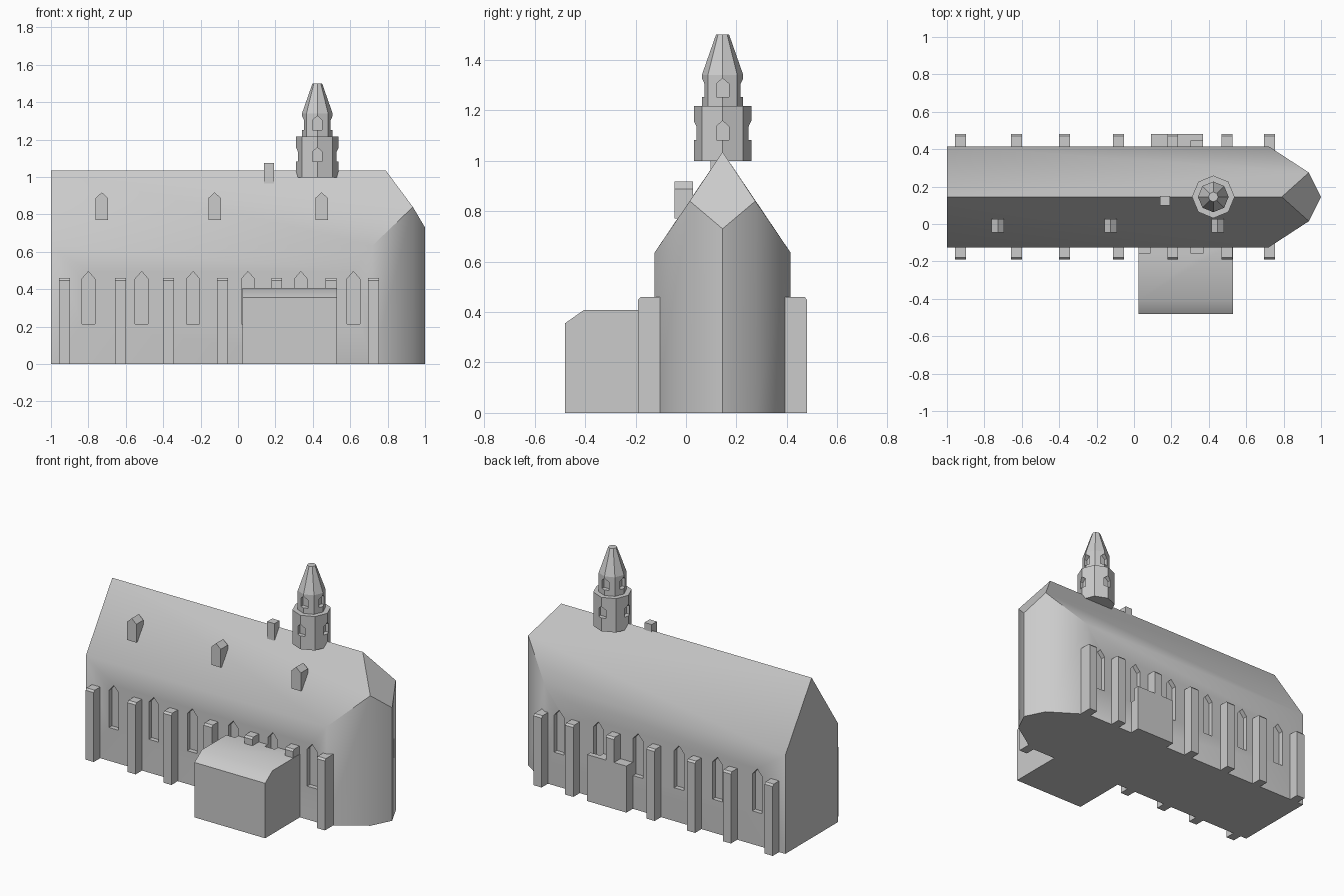
import bpy, bmesh, math

if "Cube" in bpy.data.objects:
    bpy.data.objects.remove(bpy.data.objects["Cube"])

YC = 0.145            # centre line of nave and tower
HALF = 0.27           # half width of nave
EAVE, RIDGE = 0.635, 1.035

stone = bpy.data.materials.new("grey_stone")
stone.diffuse_color = (0.6, 0.6, 0.6, 1)
stone.use_nodes = True
stone.node_tree.nodes["Principled BSDF"].inputs["Base Color"].default_value = stone.diffuse_color


def make(name, verts, faces):
    bm = bmesh.new()
    vs = [bm.verts.new(v) for v in verts]
    for f in faces:
        bm.faces.new([vs[i] for i in f])
    bmesh.ops.recalc_face_normals(bm, faces=bm.faces)
    me = bpy.data.meshes.new(name)
    bm.to_mesh(me)
    bm.free()
    me.materials.append(stone)
    ob = bpy.data.objects.new(name, me)
    bpy.context.collection.objects.link(ob)
    return ob


def loft(name, rings):
    """Closed skin through rings of equal point count."""
    n = len(rings[0])
    faces = [list(range(n)), [len(rings) * n - 1 - i for i in range(n)]]
    for r in range(len(rings) - 1):
        for i in range(n):
            j = (i + 1) % n
            faces.append([r * n + i, r * n + j, (r + 1) * n + j, (r + 1) * n + i])
    return make(name, [p for r in rings for p in r], faces)


def box(name, x0, x1, y0, y1, z0, z1):
    return loft(name, [[(x0, y0, z), (x1, y0, z), (x1, y1, z), (x0, y1, z)] for z in (z0, z1)])


def side_profile(name, x0, x1, yz):
    return loft(name, [[(x, y, z) for y, z in yz] for x in (x0, x1)])


def arch(name, c, w, z0, zs, zt, a, b, axis='Y'):
    """Pointed opening shape, running from a to b along the axis."""
    pr = [(c - w, z0), (c + w, z0), (c + w, zs), (c, zt), (c - w, zs)]
    if axis == 'Y':
        return loft(name, [[(p, d, z) for p, z in pr] for d in (a, b)])
    return loft(name, [[(d, p, z) for p, z in pr] for d in (a, b)])


def cut(ob, cutters):
    bpy.context.view_layer.objects.active = ob
    for c in cutters:
        m = ob.modifiers.new("opening", 'BOOLEAN')
        m.operation, m.solver, m.object = 'DIFFERENCE', 'EXACT', c
        bpy.ops.object.modifier_apply(modifier=m.name)


# Nave with pointed apse and hipped roof end
plan = [(-1, -HALF, EAVE), (0.72, -HALF, EAVE), (0.935, -0.13, 0.84), (1, 0, 0.73),
        (0.935, 0.13, 0.84), (0.72, HALF, EAVE), (-1, HALF, EAVE)]
n = len(plan)
verts = [(x, y + YC, 0) for x, y, z in plan] + [(x, y + YC, z) for x, y, z in plan]
verts += [(-1, YC, RIDGE), (0.79, YC, RIDGE)]
faces = [list(range(n))] + [[i, i + 1, n + i + 1, n + i] for i in range(n - 1)]
faces += [[0, 7, 14, 13, 6],
          [7, 8, 9, 15, 14], [13, 12, 11, 15, 14], [9, 10, 11, 15]]
nave = make("nave", verts, faces)

# Vestry on the front, low porch on the back
vestry = side_profile("vestry", 0.025, 0.53,
                      [(-0.48, 0), (-0.48, 0.355), (-0.405, 0.408), (-0.10, 0.408), (-0.10, 0)])
porch = box("porch", 0.09, 0.37, 0.39, 0.48, 0, 0.30)

# Buttresses along both walls, chamfered at the outer top edge
for i, x in enumerate((-0.927, -0.628, -0.372, -0.083, 0.207, 0.498, 0.725)):
    for s, side in ((-1, "front"), (1, "back")):
        prof = [(0.24, 0), (0.335, 0), (0.335, 0.448), (0.325, 0.46), (0.24, 0.46)]
        side_profile(f"buttress_{side}_{i}", x - 0.029, x + 0.029,
                     [(YC + s * y, z) for y, z in prof])

# Pointed wall windows on both sides
cutters = []
for x in (-0.80, -0.515, -0.24, 0.053, 0.336, 0.617):
    for s in (-1, 1):
        cutters.append(arch("window_cutter", x, 0.035, 0.215, 0.455, 0.495,
                            YC + s * 0.24, YC + s * 0.30))
cut(nave, cutters)
cut(vestry, [cutters[6], cutters[8]])
cut(porch, [cutters[7], cutters[9]])

# Roof dormers and chimney
for i, x in enumerate((-0.728, -0.125, 0.447)):
    arch(f"dormer_{i}", x, 0.033, 0.77, 0.888, 0.918, -0.045, 0.027)
box("chimney", 0.14, 0.192, 0.098, 0.15, 0.94, 1.075)


# Eight-sided bell tower in two tiers
TX = 0.424


def octagon(r, z):
    return [(TX + r * math.cos(k * math.pi / 4), YC + r * math.sin(k * math.pi / 4), z)
            for k in range(8)]


lower = loft("tower_lower", [octagon(0.114, 0.998), octagon(0.114, 1.217)])
upper = loft("tower_upper", [octagon(0.082, 1.21), octagon(0.082, 1.34), octagon(0.026, 1.5)])
for tier, r, z in ((lower, 0.114, 1.083), (upper, 0.082, 1.252)):
    group = []
    for s in (-1, 1):
        a, b = s * (r - 0.03), s * (r + 0.05)
        group.append(arch("bell_cutter", TX, 0.025, z, z + 0.053, z + 0.075, YC + a, YC + b))
        group.append(arch("bell_cutter", YC, 0.025, z, z + 0.053, z + 0.075, TX + a, TX + b, 'X'))
    cut(tier, group)
    cutters += group

for c in cutters:
    bpy.data.objects.remove(c)

# Smooth shading on the apse, eaves and vestry roof only
for ob in (nave, vestry):
    bpy.ops.object.select_all(action='DESELECT')
    ob.select_set(True)
    bpy.context.view_layer.objects.active = ob
    bpy.ops.object.shade_smooth_by_angle(angle=math.radians(40))
